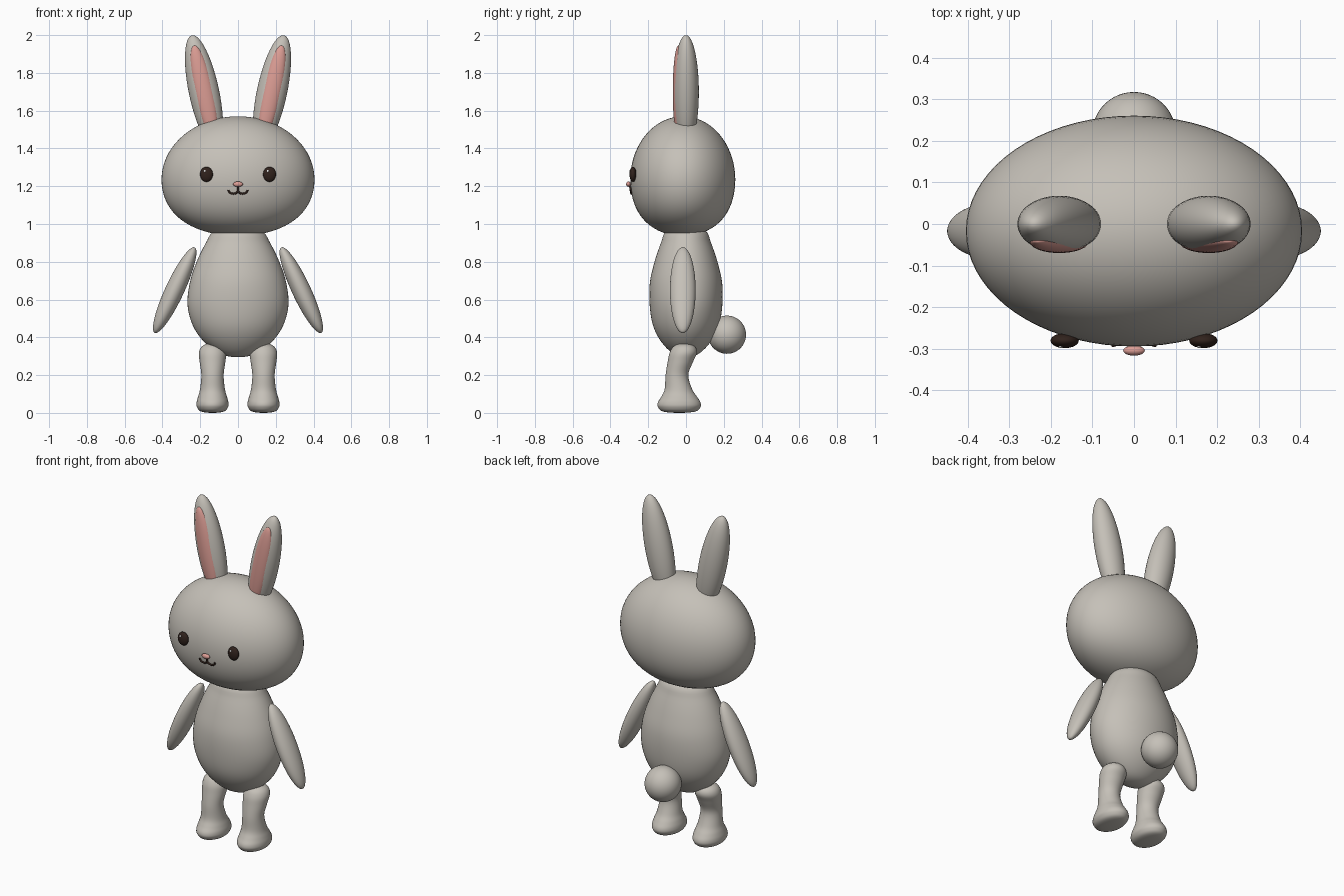
import bpy, bmesh, math

old = bpy.data.objects.get("Cube")
if old:
    bpy.data.objects.remove(old, do_unlink=True)


def material(name, colour):
    mat = bpy.data.materials.new(name)
    mat.use_nodes = True
    mat.diffuse_color = (*colour, 1)
    bsdf = mat.node_tree.nodes["Principled BSDF"]
    bsdf.inputs["Base Color"].default_value = (*colour, 1)
    bsdf.inputs["Roughness"].default_value = 0.6
    return mat


FUR = material("warm grey fur", (0.56, 0.53, 0.48))
PINK = material("soft pink", (0.72, 0.34, 0.30))
DARK = material("dark brown", (0.03, 0.016, 0.012))
WHITE = material("eye highlight", (0.8, 0.8, 0.8))


def add_mesh(name, bm, mat):
    bmesh.ops.recalc_face_normals(bm, faces=bm.faces[:])
    mesh = bpy.data.meshes.new(name)
    bm.to_mesh(mesh)
    bm.free()
    mesh.materials.append(mat)
    mesh.shade_smooth()
    obj = bpy.data.objects.new(name, mesh)
    bpy.context.collection.objects.link(obj)
    return obj


def ellipsoid(name, centre, radii, mat, tilt=0, segments=48, reshape=None):
    """Stretched sphere, tilted in degrees about the front-back axis."""
    bm = bmesh.new()
    bmesh.ops.create_uvsphere(bm, u_segments=segments, v_segments=segments // 2, radius=1)
    for v in bm.verts:
        if reshape:
            reshape(v.co)
        v.co = [c * r for c, r in zip(v.co, radii)]
    obj = add_mesh(name, bm, mat)
    obj.location = centre
    obj.rotation_euler.y = math.radians(tilt)
    return obj


def spline(a, b, c, d, t):
    return tuple(0.5 * (2 * q + (r - p) * t + (2 * p - 5 * q + 4 * r - s) * t * t
                        + (3 * q - p - 3 * r + s) * t ** 3)
                 for p, q, r, s in zip(a, b, c, d))


def loft(name, rings, mat, x=0, sides=40, steps=5):
    """Smooth closed form through oval rings (z, y centre, x radius, y radius)."""
    def mirrored(r):
        return (r[0], r[1], -r[2], -r[3])
    pts = [mirrored(rings[1])] + rings + [mirrored(rings[-2])]
    dense = [spline(*pts[i:i + 4], k / steps)
             for i in range(len(rings) - 1) for k in range(steps)][1:]
    bm = bmesh.new()
    loops = []
    for z, yc, rx, ry in dense:
        angles = [math.tau * j / sides for j in range(sides)]
        loops.append([bm.verts.new((x + rx * math.cos(a), yc + ry * math.sin(a), z))
                      for a in angles])
    for lo, hi in zip(loops, loops[1:]):
        for j in range(sides):
            k = (j + 1) % sides
            bm.faces.new((lo[j], lo[k], hi[k], hi[j]))
    for ring, end in ((loops[0], rings[0]), (loops[-1], rings[-1])):
        pole = bm.verts.new((x, end[1], end[0]))
        for j in range(sides):
            bm.faces.new((ring[j], ring[(j + 1) % sides], pole))
    return add_mesh(name, bm, mat)


# Head: wide ellipsoid with a flatter, fuller underside
HEAD_Y, HEAD_Z = -0.017, 1.235
HEAD_RX, HEAD_RY, HEAD_RZ, CHIN = 0.405, 0.278, 0.335, 0.298


def fuller_chin(co):
    if co.z < 0:
        swell = 1 + 0.12 * co.z ** 2
        co.x *= swell
        co.y *= swell
        co.z *= CHIN / HEAD_RZ


def face_y(x, z):
    """Front surface of the head."""
    rz = HEAD_RZ if z > HEAD_Z else CHIN
    return HEAD_Y - HEAD_RY * math.sqrt(1 - (x / HEAD_RX) ** 2 - ((z - HEAD_Z) / rz) ** 2)


ellipsoid("head", (0, HEAD_Y, HEAD_Z), (HEAD_RX, HEAD_RY, HEAD_RZ), FUR,
          segments=72, reshape=fuller_chin)

# Body: pear shape
pear = [(0.295, 0, 0.73), (0.312, 0.09, 0.73), (0.375, 0.178, 0.73), (0.46, 0.238, 0.73),
        (0.57, 0.267, 0.72), (0.69, 0.255, 0.75), (0.80, 0.219, 0.76), (0.90, 0.17, 0.78),
        (0.965, 0.125, 0.82), (1.02, 0, 0.82)]
loft("body", [(z, 0, r, r * depth) for z, r, depth in pear], FUR, sides=56)

# Tail
ellipsoid("tail", (0, 0.217, 0.414), (0.101, 0.101, 0.101), FUR)

# Leg and foot in one form
leg = [(0, -0.036, 0, 0), (0.007, -0.036, 0.06, 0.085), (0.03, -0.036, 0.082, 0.112),
       (0.055, -0.036, 0.084, 0.113), (0.085, -0.036, 0.077, 0.095),
       (0.125, -0.04, 0.066, 0.073), (0.20, -0.048, 0.059, 0.06),
       (0.27, -0.03, 0.068, 0.067), (0.32, -0.014, 0.072, 0.072),
       (0.355, -0.01, 0.052, 0.052), (0.372, -0.01, 0, 0)]

for side, s in (("left", 1), ("right", -1)):
    loft(side + "_leg", leg, FUR, x=s * 0.135)
    ellipsoid(side + "_arm", (s * 0.335, -0.017, 0.65), (0.05, 0.068, 0.25), FUR, tilt=-25 * s)
    ellipsoid(side + "_ear", (s * 0.18, 0, 1.7), (0.08, 0.068, 0.306), FUR, tilt=12 * s)
    ellipsoid(side + "_inner_ear", (s * 0.18, -0.041, 1.7), (0.051, 0.029, 0.25), PINK,
              tilt=12 * s)
    # Eye with a small glint on the same side of both
    ellipsoid(side + "_eye", (s * 0.167, -0.281, 1.263), (0.034, 0.018, 0.04), DARK,
              segments=32)
    ellipsoid(side + "_eye_glint", (s * 0.167 - 0.009, -0.295, 1.28), (0.006, 0.004, 0.007),
              WHITE, segments=16)

# Nose
ellipsoid("nose", (0, -0.305, 1.211), (0.026, 0.012, 0.014), PINK, segments=32)

# Mouth: a stem and two upturned arcs following the face
curve = bpy.data.curves.new("mouth", "CURVE")
curve.dimensions = "3D"
curve.bevel_depth = 0.0055
curve.bevel_resolution = 3
curve.use_fill_caps = True
arc = [(0.025 - 0.025 * math.cos(a), 1.18 - 0.02 * math.sin(a))
       for a in (math.pi * i / 10 for i in range(11))]
for path in ([(0, 1.205), (0, 1.18)], arc, [(-x, z) for x, z in arc]):
    line = curve.splines.new("POLY")
    line.points.add(len(path) - 1)
    for p, (x, z) in zip(line.points, path):
        p.co = (x, face_y(x, z) - 0.003, z, 1)
curve.materials.append(DARK)
bpy.context.collection.objects.link(bpy.data.objects.new("mouth", curve))
